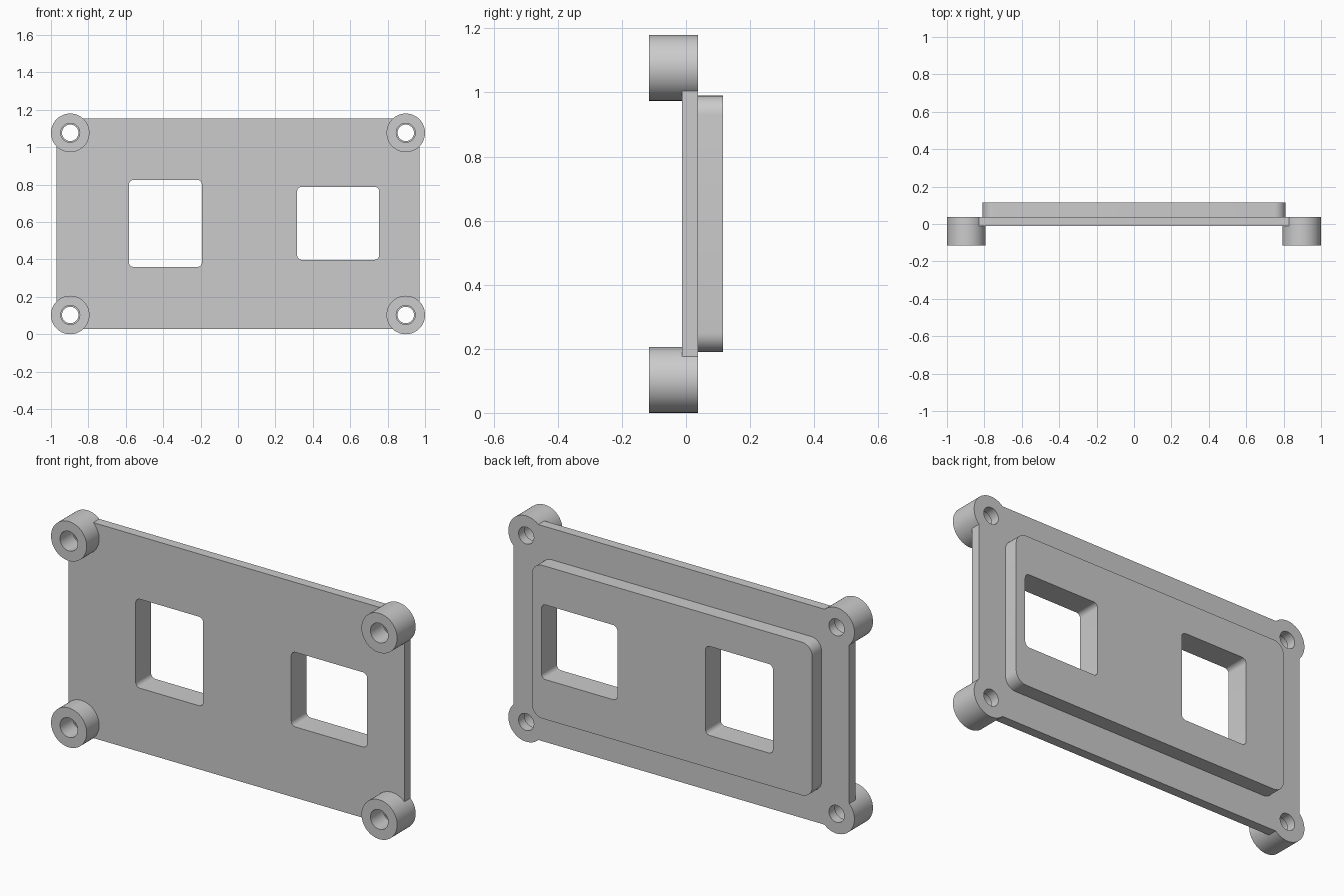
import bpy, bmesh, math

cube = bpy.data.objects.get("Cube")
if cube:
    bpy.data.objects.remove(cube, do_unlink=True)

grey = bpy.data.materials.new("plain grey")
grey.use_nodes = True
grey.diffuse_color = (0.6, 0.6, 0.6, 1)
grey.node_tree.nodes["Principled BSDF"].inputs["Base Color"].default_value = (0.6, 0.6, 0.6, 1)


def prism(name, outline, y0, y1):
    """Extrude an (x, z) outline from y0 to y1."""
    bm = bmesh.new()
    face = bm.faces.new([bm.verts.new((x, y0, z)) for x, z in outline])
    out = bmesh.ops.extrude_face_region(bm, geom=[face])
    for v in out["geom"]:
        if isinstance(v, bmesh.types.BMVert):
            v.co.y = y1
    bmesh.ops.recalc_face_normals(bm, faces=bm.faces)
    mesh = bpy.data.meshes.new(name)
    bm.to_mesh(mesh)
    bm.free()
    mesh.materials.append(grey)
    obj = bpy.data.objects.new(name, mesh)
    bpy.context.collection.objects.link(obj)
    return obj


def circle(cx, cz, r, n=64):
    return [(cx + r * math.cos(math.tau * i / n), cz + r * math.sin(math.tau * i / n))
            for i in range(n)]


def rounded(x0, x1, z0, z1, r, steps=8):
    pts = []
    corners = [(x1 - r, z1 - r), (x0 + r, z1 - r), (x0 + r, z0 + r), (x1 - r, z0 + r)]
    for k, (cx, cz) in enumerate(corners):
        for i in range(steps + 1):
            a = math.pi / 2 * (k + i / steps)
            pts.append((cx + r * math.cos(a), cz + r * math.sin(a)))
    return pts


def combine(target, tool, operation):
    tool.hide_render = True
    mod = target.modifiers.new(operation.lower(), 'BOOLEAN')
    mod.operation, mod.solver, mod.object = operation, 'EXACT', tool
    bpy.context.view_layer.objects.active = target
    bpy.ops.object.modifier_apply(modifier=mod.name)
    bpy.data.objects.remove(tool, do_unlink=True)


FRONT, PLATE_FRONT, PLATE_BACK, BACK = -0.115, -0.012, 0.038, 0.115
centres = [(sx * 0.897, z) for sx in (-1, 1) for z in (0.103, 1.077)]

# Base plate with the raised panel on its back
plate = prism("mounting_plate", rounded(-0.97, 0.97, 0.028, 1.153, 0.05),
              PLATE_FRONT, PLATE_BACK)
combine(plate, prism("raised_panel", rounded(-0.81, 0.81, 0.19, 0.99, 0.06),
                     PLATE_FRONT + 0.02, BACK), 'UNION')

# Corner bosses
for c in centres:
    combine(plate, prism("corner_boss", circle(*c, 0.103), FRONT, PLATE_BACK), 'UNION')

# Stepped screw holes: wide in the boss, narrower through the plate
for c in centres:
    combine(plate, prism("wide_hole", circle(*c, 0.051), FRONT - 0.1, PLATE_FRONT), 'DIFFERENCE')
    combine(plate, prism("narrow_hole", circle(*c, 0.044), FRONT - 0.1, BACK), 'DIFFERENCE')

# Two window openings
for box in ((-0.583, -0.193, 0.36, 0.825), (0.316, 0.755, 0.398, 0.788)):
    combine(plate, prism("window_cutter", rounded(*box, 0.025), FRONT, BACK + 0.1), 'DIFFERENCE')

# Smooth round walls, keep edges sharp
bpy.ops.object.select_all(action='DESELECT')
plate.select_set(True)
bpy.context.view_layer.objects.active = plate
bpy.ops.object.shade_smooth_by_angle(angle=math.radians(30))
